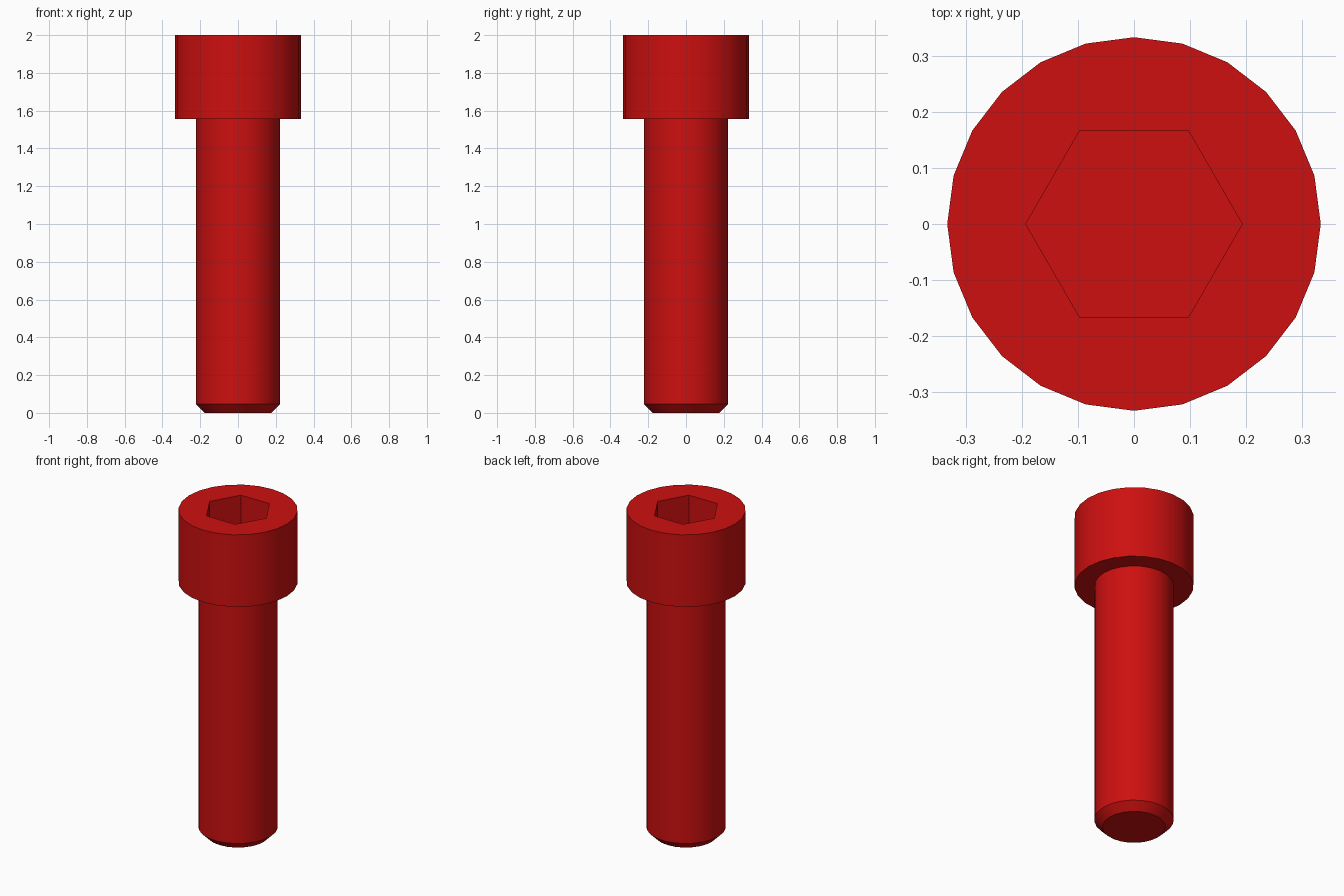
import bpy, bmesh
from math import cos, sin, pi, radians

cube = bpy.data.objects.get("Cube")
if cube:
    bpy.data.objects.remove(cube)

# Proportions
SIDES = 24
HEAD_R, SHANK_R, TIP_R = 0.333, 0.222, 0.176
HEAD_Z, TOP_Z, CHAMFER_Z = 1.556, 2.0, 0.046
SOCKET_R, SOCKET_Z = 0.193, 1.778

red = bpy.data.materials.new("red")
red.use_nodes = True
color = (0.61, 0.005, 0.005, 1)
red.diffuse_color = color
red.node_tree.nodes["Principled BSDF"].inputs["Base Color"].default_value = color


def ring(bm, radius, z, sides=SIDES):
    """Closed loop of vertices, starting on the x axis."""
    angles = [2 * pi * i / sides for i in range(sides)]
    return [bm.verts.new((radius * cos(a), radius * sin(a), z)) for a in angles]


def loop_pairs(loop):
    return list(zip(loop, loop[1:] + loop[:1]))


def wall(bm, lower, upper):
    for (a, b), (c, d) in zip(loop_pairs(lower), loop_pairs(upper)):
        bm.faces.new((a, b, d, c))


def flat_with_hole(bm, outer, inner):
    edges = []
    for a, b in loop_pairs(outer) + loop_pairs(inner):
        edges.append(bm.edges.get((a, b)) or bm.edges.new((a, b)))
    bmesh.ops.triangle_fill(bm, edges=edges, use_beauty=True, use_dissolve=False)


def finish(bm, name):
    mesh = bpy.data.meshes.new(name)
    bm.to_mesh(mesh)
    bm.free()
    mesh.materials.append(red)
    obj = bpy.data.objects.new(name, mesh)
    bpy.context.collection.objects.link(obj)
    bpy.ops.object.select_all(action="DESELECT")
    obj.select_set(True)
    bpy.context.view_layer.objects.active = obj
    bpy.ops.object.shade_smooth_by_angle(angle=radians(30))


# Screw: chamfered shank, cylindrical head and hexagonal socket in one closed shell
bm = bmesh.new()
tip = ring(bm, TIP_R, 0)
shank_low = ring(bm, SHANK_R, CHAMFER_Z)
shank_high = ring(bm, SHANK_R, HEAD_Z)
head_low = ring(bm, HEAD_R, HEAD_Z)
head_high = ring(bm, HEAD_R, TOP_Z)
socket_rim = ring(bm, SOCKET_R, TOP_Z, 6)
socket_floor = ring(bm, SOCKET_R, SOCKET_Z, 6)

bm.faces.new(tip[::-1])
for lower, upper in ((tip, shank_low), (shank_low, shank_high),
                     (shank_high, head_low), (head_low, head_high),
                     (socket_rim, socket_floor)):
    wall(bm, lower, upper)
flat_with_hole(bm, head_high, socket_rim)
bm.faces.new(socket_floor)
bmesh.ops.recalc_face_normals(bm, faces=bm.faces)
finish(bm, "socket_head_screw")
